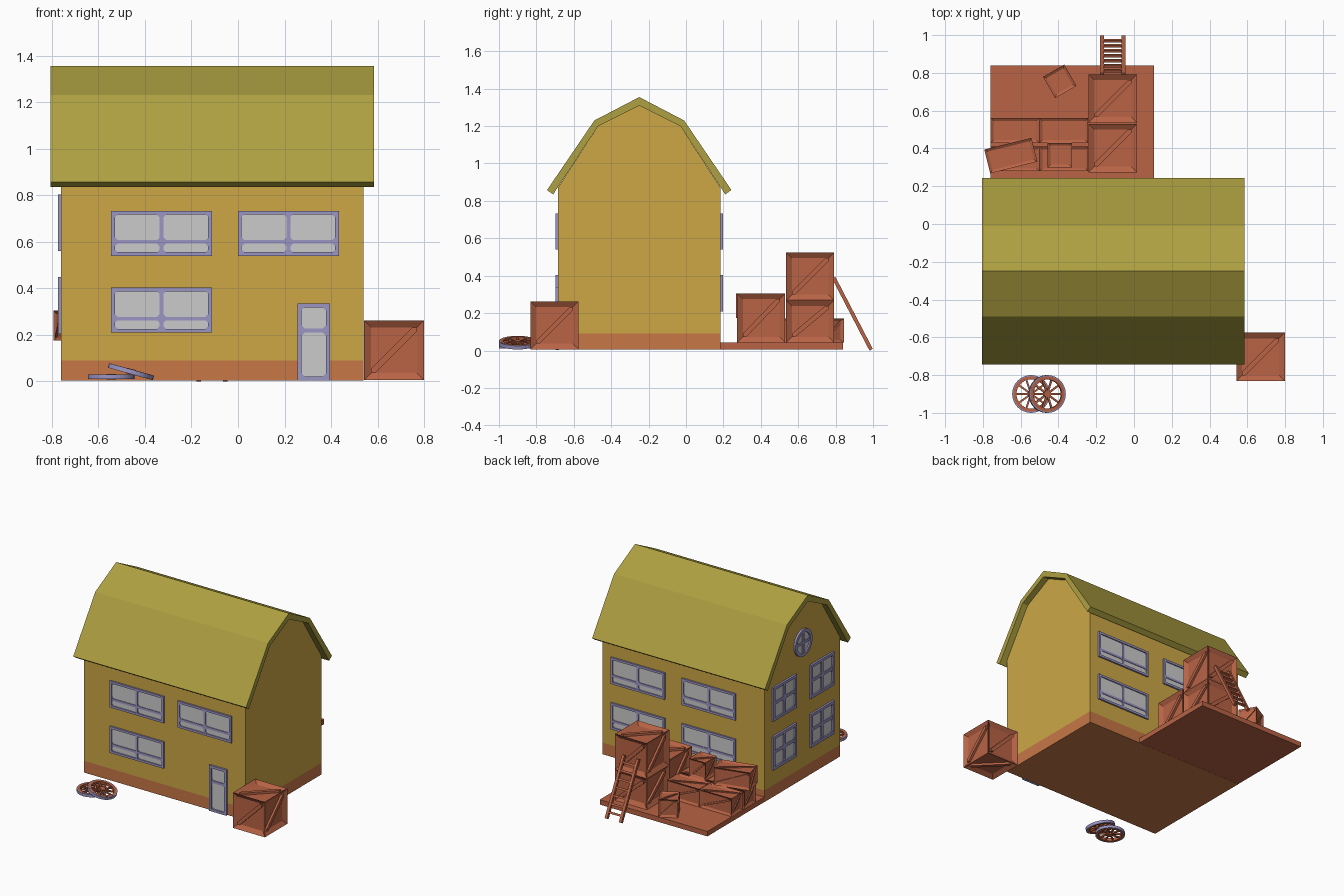
import bpy, bmesh, math
from mathutils import Matrix, Vector

if "Cube" in bpy.data.objects:
    bpy.data.objects.remove(bpy.data.objects["Cube"], do_unlink=True)


def material(name, r, g, b):
    m = bpy.data.materials.new(name)
    m.use_nodes = True
    m.diffuse_color = (r, g, b, 1)
    m.node_tree.nodes["Principled BSDF"].inputs["Base Color"].default_value = (r, g, b, 1)
    return m


WALL = material("ochre wall", 0.61, 0.39, 0.062)
BASE = material("orange plinth", 0.57, 0.185, 0.062)
ROOF = material("olive roof", 0.42, 0.35, 0.053)
WOOD = material("red wood", 0.48, 0.125, 0.06)
TRIM = material("lavender trim", 0.33, 0.30, 0.55)
GLASS = material("pale glass", 0.60, 0.60, 0.60)


def finish(name, bm, mats, matrix=Matrix()):
    bmesh.ops.recalc_face_normals(bm, faces=bm.faces)
    mesh = bpy.data.meshes.new(name)
    bm.to_mesh(mesh)
    bm.free()
    for m in mats:
        mesh.materials.append(m)
    ob = bpy.data.objects.new(name, mesh)
    ob.matrix_world = matrix
    bpy.context.collection.objects.link(ob)
    return ob


def box(bm, lo, hi, mat=0, turn=Matrix()):
    lo, hi = Vector(lo), Vector(hi)
    m = turn @ Matrix.Translation((lo + hi) / 2) @ Matrix.Diagonal((*(hi - lo), 1))
    verts = bmesh.ops.create_cube(bm, size=1, matrix=m)["verts"]
    for f in {f for v in verts for f in v.link_faces}:
        f.material_index = mat


def prism(bm, points, offset, mat=0):
    """Solid made by pushing a flat outline along an offset."""
    face = bm.faces.new([bm.verts.new(p) for p in points])
    ext = bmesh.ops.extrude_face_region(bm, geom=[face], use_keep_orig=True)
    verts = [g for g in ext["geom"] if isinstance(g, bmesh.types.BMVert)]
    bmesh.ops.translate(bm, verts=verts, vec=offset)
    for f in {f for v in verts for f in v.link_faces}:
        f.material_index = mat


def ring(bm, outer, inner, z0, z1, mat=0, n=32):
    """Flat band with a rectangular section around z."""
    section = [(outer, z0), (outer, z1), (inner, z1), (inner, z0)]
    loops = []
    for i in range(n):
        a = math.tau * i / n
        loops.append([bm.verts.new((r * math.cos(a), r * math.sin(a), z)) for r, z in section])
    for i in range(n):
        p, q = loops[i], loops[(i + 1) % n]
        for k in range(4):
            j = (k + 1) % 4
            bm.faces.new((p[k], q[k], q[j], p[j])).material_index = mat


def disc(bm, radius, z0, z1, mat=0, n=32):
    ret = bmesh.ops.create_cone(bm, cap_ends=True, segments=n, radius1=radius, radius2=radius,
                                depth=z1 - z0, matrix=Matrix.Translation((0, 0, (z0 + z1) / 2)))
    for f in {f for v in ret["verts"] for f in v.link_faces}:
        f.material_index = mat


# House body: gambrel outline, with a plinth band split off by height
X0, X1, MID = -0.76, 0.54, -0.25
half = [(0.435, 0.005), (0.435, 0.87), (0.22, 1.2), (0, 1.31)]
outline = half + [(-y, z) for y, z in half[-2::-1]]
bm = bmesh.new()
prism(bm, [(X0, MID + y, z) for y, z in outline], (X1 - X0, 0, 0))
bmesh.ops.bisect_plane(bm, geom=bm.verts[:] + bm.edges[:] + bm.faces[:],
                       plane_co=(0, 0, 0.09), plane_no=(0, 0, 1))
for f in bm.faces:
    f.material_index = 1 if f.calc_center_median().z < 0.089 else 0
finish("house_body", bm, [WALL, BASE])

# Roof shell
outer = [(0.493, 0.858), (0.24, 1.23), (0, 1.355)]
inner = [(0.46, 0.835), (0.22, 1.2), (0, 1.31)]
over = outer + [(-y, z) for y, z in outer[-2::-1]]
under = inner + [(-y, z) for y, z in inner[-2::-1]]
bm = bmesh.new()
prism(bm, [(-0.805, MID + y, z) for y, z in over + under[::-1]], (1.39, 0, 0))
finish("roof", bm, [ROOF])


# Windows and door: local x right, y up, z outward
def on_wall(x, y, z, turn):
    return Matrix.Translation((x, y, z)) @ Matrix.Rotation(turn, 4, 'Z') @ Matrix.Rotation(math.pi / 2, 4, 'X')


def window(name, place, w, h, posts=(), rails=(), t=0.016, proud=0.012):
    bm = bmesh.new()
    box(bm, (t / 2, t / 2, -0.005), (w - t / 2, h - t / 2, 0.004), 1)
    for x in (0, w - t):
        box(bm, (x, 0, -0.005), (x + t, h, proud))
    for y in (0, h - t):
        box(bm, (t, y, -0.005), (w - t, y + t, proud))
    for x in posts:
        box(bm, (x - t / 2, t, -0.005), (x + t / 2, h - t, proud * 0.8))
    for y in rails:
        box(bm, (t, y - t / 2, -0.005), (w - t, y + t / 2, proud * 0.7))
    # Small corner fillets soften every pane
    xs = sorted([t / 2, w - t / 2, *posts])
    ys = sorted([t / 2, h - t / 2, *rails])
    c = t * 0.7
    for xa, xb in zip(xs, xs[1:]):
        for ya, yb in zip(ys, ys[1:]):
            for x, sx in ((xa + t / 2, 1), (xb - t / 2, -1)):
                for y, sy in ((ya + t / 2, 1), (yb - t / 2, -1)):
                    prism(bm, [(x, y, 0), (x + sx * c, y, 0), (x, y + sy * c, 0)], (0, 0, proud * 0.6))
    finish(name, bm, [TRIM, GLASS], place)


FRONT, BACK = -0.685, 0.185
for x, z in ((-0.545, 0.54), (0.0, 0.54), (-0.545, 0.21)):
    window("front_window", on_wall(x, FRONT, z, 0), 0.433, 0.193, (0.2165,), (0.06,))
for x in (0.47, -0.1):
    for z in (0.54, 0.21):
        window("back_window", on_wall(x, BACK, z, math.pi), 0.433, 0.193, (0.2165,), (0.06,))
for y in (0.1, -0.33):
    for z in (0.56, 0.205):
        window("side_window", on_wall(X0, y, z, -math.pi / 2), 0.27, 0.243, (0.135,), (0.125,), 0.02, 0.014)
window("door", on_wall(0.255, FRONT, 0.004, 0), 0.14, 0.332, (), (0.215,), 0.018, 0.014)

# Round gable window
bm = bmesh.new()
ring(bm, 0.098, 0.075, -0.005, 0.014)
disc(bm, 0.08, -0.005, 0.004, 1)
box(bm, (-0.08, -0.009, 0), (0.08, 0.009, 0.01))
box(bm, (-0.009, -0.08, 0), (0.009, 0.08, 0.01))
finish("round_window", bm, [TRIM, GLASS], on_wall(X0, MID, 1.0, -math.pi / 2))

# Rear platform
bm = bmesh.new()
box(bm, (-0.76, BACK, 0.006), (0.105, 0.84, 0.042))
finish("platform", bm, [WOOD])


# Crates: recessed panels with a diagonal plank on each side
def crate(name, x, y, z, size, t, turn=0):
    bm = bmesh.new()
    box(bm, [-s / 2 for s in size], [s / 2 for s in size])
    sides = bm.faces[:]
    bmesh.ops.inset_individual(bm, faces=sides, thickness=t, depth=-t * 0.45)
    panels = [(f.normal.copy(), [v.co.copy() for v in f.verts]) for f in sides]
    for n, p in panels:
        up = Vector((0, 1, 0)) if abs(n.z) > 0.5 else Vector((0, 0, 1))
        d = p[2] - p[0]
        if d.dot(up) * d.dot(up.cross(n)) < 0:
            p = p[1:] + p[:1]
        a = t * 0.42

        def step(i, j):
            return p[i] + (p[j] - p[i]).normalized() * a
        prism(bm, [p[0], step(0, 1), step(2, 1), p[2], step(2, 3), step(0, 3)], n * t * 0.36)
    place = Matrix.Translation((x, y, z + size[2] / 2)) @ Matrix.Rotation(math.radians(turn), 4, 'Z')
    finish(name, bm, [WOOD], place)


BIG, LONG, SMALL = (0.257, 0.257, 0.257), (0.257, 0.13, 0.13), (0.13, 0.13, 0.13)
FLOOR = 0.042
crate("front_crate", 0.67, -0.703, 0.006, BIG, 0.043)
crate("stack_crate_inner", -0.112, 0.402, FLOOR, (0.257, 0.257, 0.264), 0.043)
crate("stack_crate_outer", -0.112, 0.664, FLOOR, (0.257, 0.257, 0.227), 0.043)
crate("stack_crate_top", -0.112, 0.664, 0.268, BIG, 0.043)
for x in (-0.63, -0.371):
    for y in (0.495, 0.345):
        crate("long_crate", x, y, FLOOR, LONG, 0.021)
crate("turned_long_crate", -0.652, 0.362, 0.175, LONG, 0.021, 14)
crate("small_upper_crate", -0.392, 0.365, 0.172, SMALL, 0.021)
crate("small_floor_crate", -0.393, 0.755, FLOOR, SMALL, 0.021, 30)

# Ladder leaning on the stack: local z runs up the rails
bm = bmesh.new()
length = 0.435
for x in (-0.067, 0.047):
    box(bm, (x, -0.01, 0), (x + 0.02, 0.01, length))
for i in range(7):
    z = 0.045 + i * 0.057
    box(bm, (-0.05, -0.007, z - 0.007), (0.05, 0.007, z + 0.007))
lean = math.atan2(0.2, 0.385)
finish("ladder", bm, [WOOD], Matrix.Translation((-0.112, 0.99, 0.004)) @ Matrix.Rotation(lean, 4, 'X'))


# Loose wheels: wooden rim, spokes and hub inside a tyre
def wheel(name, place):
    bm = bmesh.new()
    ring(bm, 0.1, 0.093, -0.01, 0.01, 1)
    ring(bm, 0.0935, 0.077, -0.01, 0.0105)
    disc(bm, 0.02, -0.012, 0.012, n=16)
    for i in range(10):
        box(bm, (0.015, -0.005, -0.005), (0.08, 0.005, 0.005), 0, Matrix.Rotation(math.tau * i / 10, 4, 'Z'))
    finish(name, bm, [WOOD, TRIM], place)


wheel("flat_wheel", Matrix.Translation((-0.545, -0.9, 0.02)))
wheel("tilted_wheel", Matrix.Translation((-0.46, -0.9, 0.042)) @ Matrix.Rotation(math.radians(15.5), 4, 'Y'))
